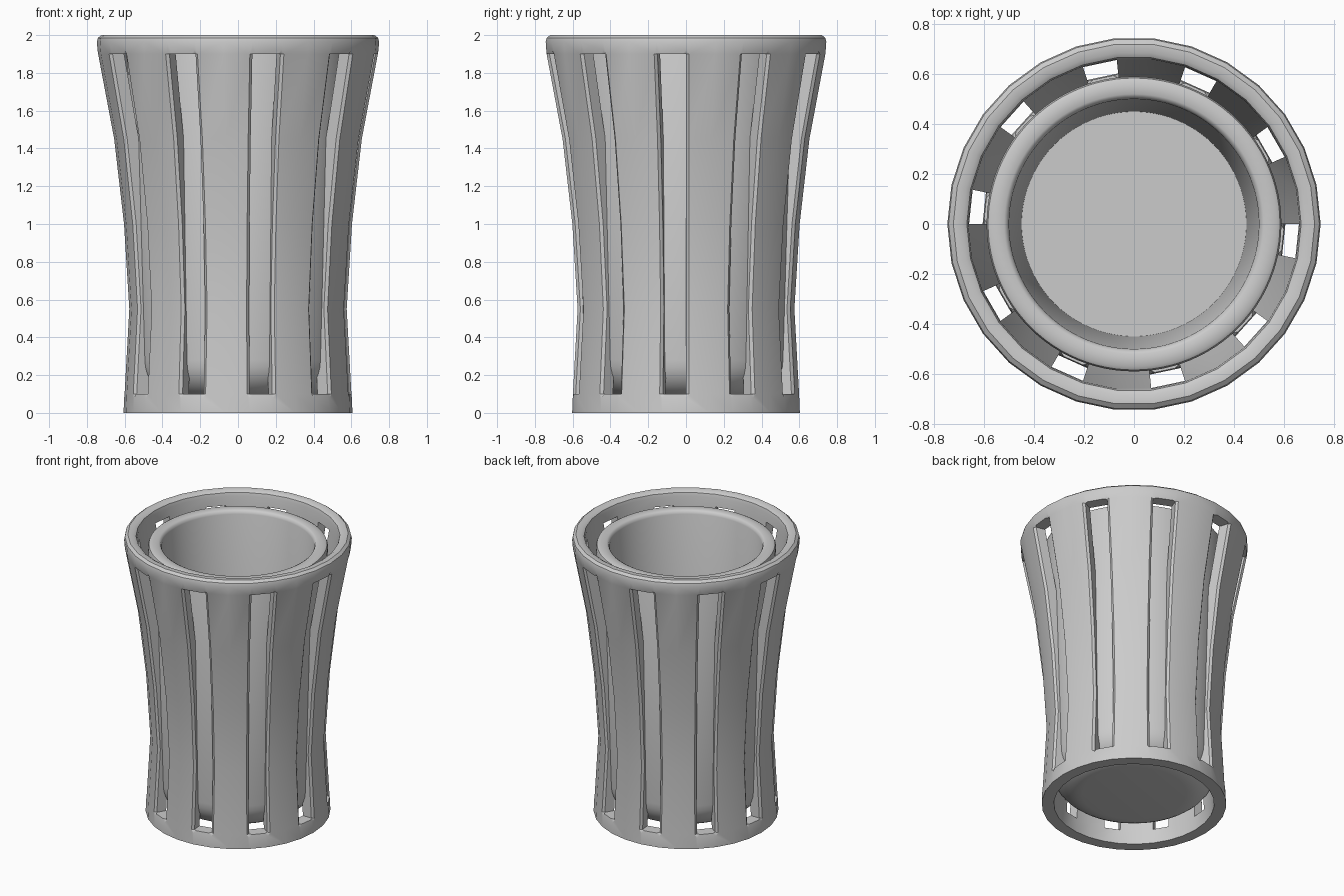
import bpy, bmesh
from math import sin, cos, pi, radians

if "Cube" in bpy.data.objects:
    bpy.data.objects.remove(bpy.data.objects["Cube"])


def ring(bm, r, z, n):
    return [bm.verts.new((r * cos(2 * pi * i / n), r * sin(2 * pi * i / n), z)) for i in range(n)]


def finish(bm, name, angle):
    bmesh.ops.recalc_face_normals(bm, faces=bm.faces)
    me = bpy.data.meshes.new(name)
    bm.to_mesh(me)
    bm.free()
    ob = bpy.data.objects.new(name, me)
    bpy.context.collection.objects.link(ob)
    bpy.ops.object.select_all(action='DESELECT')
    ob.select_set(True)
    bpy.context.view_layer.objects.active = ob
    bpy.ops.object.shade_smooth_by_angle(angle=radians(angle))
    return ob


# Outer sleeve: flared 30-sided shell with ten tall slots
N = 30
WALL = 0.082
slot_rows = [(0.602, 0.1), (0.577, 0.55), (0.605, 1.0), (0.657, 1.45), (0.742, 1.9)]
rim = [(0.747, 1.965), (0.742, 1.985), (0.723, 2.0), (0.688, 2.0), (0.669, 1.988), (0.663, 1.965)]
profile = ([(0.606, 0)] + slot_rows + rim
           + [(r - WALL, z) for r, z in reversed(slot_rows)] + [(0.526, 0)])
bm = bmesh.new()
rings = [ring(bm, r, z, N) for r, z in profile]
outer = rings[1:6]
inner = rings[12:17][::-1]
slot_bands = {1, 2, 3, 4, 12, 13, 14, 15}


def is_slot(i):
    return i % 3 == 2      # one segment in three is open


for k in range(len(rings)):
    a, b = rings[k], rings[(k + 1) % len(rings)]
    for i in range(N):
        if not (k in slot_bands and is_slot(i)):
            j = (i + 1) % N
            bm.faces.new((a[i], a[j], b[j], b[i]))

# Slot walls, with chamfered long edges
for i in filter(is_slot, range(N)):
    j = (i + 1) % N
    for k in range(4):
        for s in (i, j):
            bm.faces.new((outer[k][s], outer[k + 1][s], inner[k + 1][s], inner[k][s]))
    for k in (0, 4):
        bm.faces.new((outer[k][i], outer[k][j], inner[k][j], inner[k][i]))
bmesh.ops.recalc_face_normals(bm, faces=bm.faces)
long_edges = [bm.edges.get((outer[k][s % N], outer[k + 1][s % N]))
              for i in filter(is_slot, range(N)) for s in (i, i + 1) for k in range(4)]
bmesh.ops.bevel(bm, geom=long_edges, offset=0.015, segments=1, affect='EDGES')
finish(bm, "slotted_sleeve", 35)

# Inner cup: tapered wall, rounded lip and rounded underside
M = 96
FILLET, BASE_R, BASE_Z = 0.2, 0.54, 0.08
under = [(BASE_R - FILLET + FILLET * sin(t * pi / 16), BASE_Z + FILLET - FILLET * cos(t * pi / 16))
         for t in range(9)]
lip = [(0.59, 1.91), (0.584, 1.928), (0.57, 1.936), (0.52, 1.936), (0.507, 1.928), (0.5, 1.91)]
bm = bmesh.new()
rings = [ring(bm, r, z, M) for r, z in under + lip + [(0.45, 0.2)]]
for a, b in zip(rings, rings[1:]):
    for i in range(M):
        j = (i + 1) % M
        bm.faces.new((a[i], a[j], b[j], b[i]))
bm.faces.new(rings[0])
bm.faces.new(rings[-1])
finish(bm, "inner_cup", 40)
